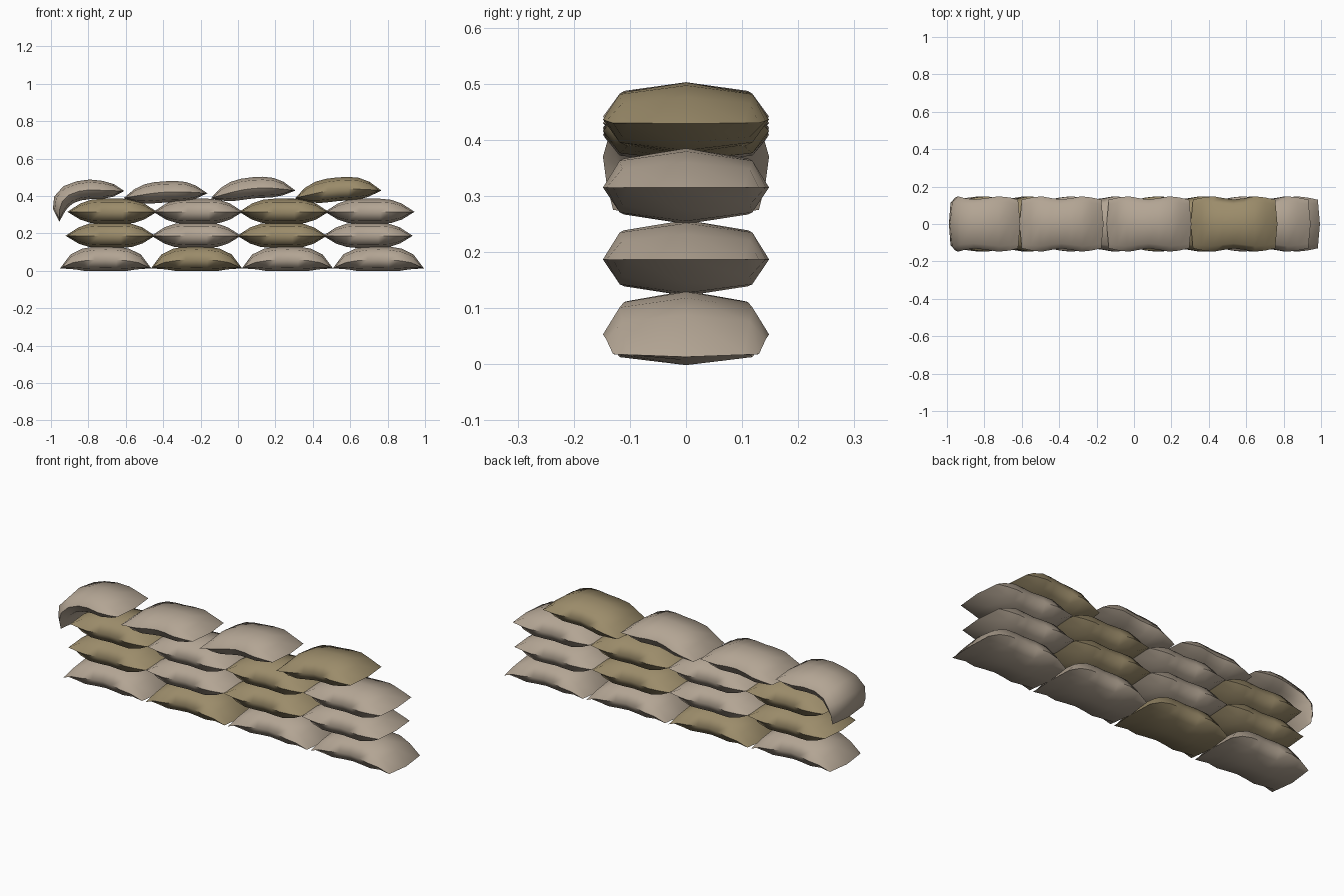
import bpy
import bmesh
import math
from mathutils import Vector

cube = bpy.data.objects.get("Cube")
if cube:
    bpy.data.objects.remove(cube)


def material(name, rgb):
    m = bpy.data.materials.new(name)
    m.use_nodes = True
    m.diffuse_color = (*rgb, 1)
    m.node_tree.nodes["Principled BSDF"].inputs["Base Color"].default_value = (*rgb, 1)
    return m


sand = material("sand grey", (0.45, 0.375, 0.295))
olive = material("olive tan", (0.33, 0.262, 0.145))

# Fullness and half width along each bag, from seam to seam
FULL = [0, 0.64, 0.92, 1, 1, 1, 0.92, 0.64, 0]
WIDE = [0.13, 0.142, 0.148, 0.138, 0.131, 0.138, 0.148, 0.142, 0.13]
# Cross-section: (side, height), clockwise from the top ridge
SECTION = [(0, 1), (0.8, 0.74), (1, 0), (0.8, -0.74), (0, -1), (-0.8, -0.74), (-1, 0), (-0.8, 0.74)]


def bag(name, mat, path, up=0.07, down=0.065):
    """Stuffed sack along an x/z path, pinched flat at both ends."""
    pts = [Vector((x, 0, z)) for x, z in path]
    bm = bmesh.new()
    rings = []
    for i, p in enumerate(pts):
        along = (pts[min(i + 1, 8)] - pts[max(i - 1, 0)]).normalized()
        normal = Vector((-along.z, 0, along.x))
        bow = along * (0.012 if i == 8 else -0.012 if i == 0 else 0)
        ring = []
        for side, height in SECTION:
            h = height * FULL[i] * (up if height > 0 else down)
            co = p + normal * h + bow * (1 - abs(side))
            ring.append(bm.verts.new((co.x, side * WIDE[i], co.z)))
        rings.append(ring)
    for a, b in zip(rings, rings[1:]):
        for k in range(8):
            n = (k + 1) % 8
            bm.faces.new((a[k], a[n], b[n], b[k]))
    bmesh.ops.remove_doubles(bm, verts=bm.verts, dist=0.0005)
    bmesh.ops.recalc_face_normals(bm, faces=bm.faces)
    mesh = bpy.data.meshes.new(name)
    bm.to_mesh(mesh)
    bm.free()
    mesh.materials.append(mat)
    obj = bpy.data.objects.new(name, mesh)
    bpy.context.collection.objects.link(obj)
    # Soft cloth with crisp end seams
    bpy.context.view_layer.objects.active = obj
    obj.select_set(True)
    bpy.ops.object.shade_smooth_by_angle(angle=math.radians(60))
    obj.select_set(False)


def arch(x0, x1, z0, z1, rise, power=1.0):
    """Path between two seams, raised in the middle."""
    return [(x0 + (x1 - x0) * i / 8,
             z0 + (z1 - z0) * i / 8 + rise * max(0, math.sin(math.pi * i / 8)) ** power)
            for i in range(9)]


# Ground course: flat undersides, low seams
for i, mat in enumerate([sand, olive, sand, sand]):
    x = -0.94 + 0.486 * i
    bag(f"ground_bag_{i + 1}", mat, arch(x, x + 0.465, 0.018, 0.018, 0.042, 0.5), 0.071, 0.06)

# Two middle courses
for row, (start, z) in enumerate([(-0.91, 0.187), (-0.9, 0.315)]):
    for i, mat in enumerate([olive, sand, olive, sand]):
        x = start + 0.459 * i
        bag(f"middle_bag_{row + 1}_{i + 1}", mat, arch(x, x + 0.455, z, z, 0))

# Top course: first bag droops over the end, others slump
droop = [(-0.955, 0.275), (-0.955, 0.325), (-0.94, 0.37), (-0.905, 0.405), (-0.85, 0.425),
         (-0.79, 0.433), (-0.725, 0.43), (-0.665, 0.428), (-0.62, 0.427)]
bag("drooping_top_bag", sand, droop, 0.055, 0.05)
bag("top_bag_2", sand, arch(-0.6, -0.175, 0.39, 0.415, 0.018), 0.058, 0.055)
bag("top_bag_3", sand, arch(-0.135, 0.295, 0.39, 0.43, 0.03), 0.06, 0.053)
bag("top_bag_4", olive, arch(0.315, 0.755, 0.39, 0.43, 0.023), 0.066, 0.06)
